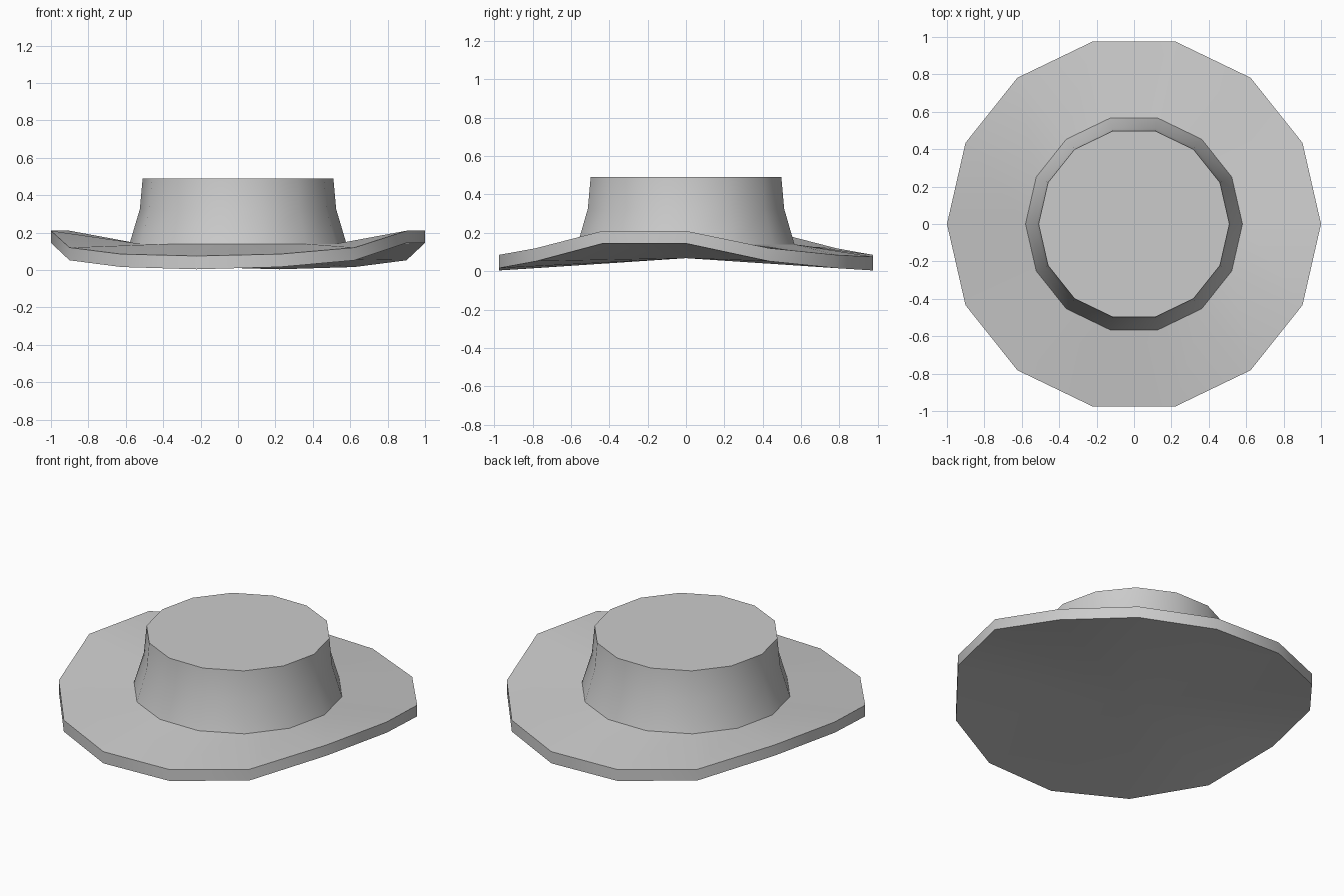
import bpy
import bmesh
import math

SIDES = 14

cube = bpy.data.objects.get("Cube")
if cube:
    bpy.data.objects.remove(cube, do_unlink=True)

grey = bpy.data.materials.new("plain grey")
grey.use_nodes = True
COLOUR = (0.6, 0.6, 0.6, 1)
grey.diffuse_color = COLOUR
grey.node_tree.nodes["Principled BSDF"].inputs["Base Color"].default_value = COLOUR


def ring(bm, radius, heights):
    """Ring of vertices; the heights repeat around the circle."""
    verts = []
    for i in range(SIDES):
        a = math.tau * i / SIDES
        z = heights[i % len(heights)]
        verts.append(bm.verts.new((radius * math.cos(a), radius * math.sin(a), z)))
    return verts


def bridge(bm, lower, upper):
    for i in range(SIDES):
        j = (i + 1) % SIDES
        bm.faces.new((lower[i], lower[j], upper[j], upper[i]))


def finish(bm, name):
    mesh = bpy.data.meshes.new(name)
    bm.to_mesh(mesh)
    bm.free()
    mesh.materials.append(grey)
    obj = bpy.data.objects.new(name, mesh)
    bpy.context.collection.objects.link(obj)
    bpy.ops.object.select_all(action='DESELECT')
    obj.select_set(True)
    bpy.context.view_layer.objects.active = obj
    bpy.ops.object.shade_smooth_by_angle(angle=math.radians(30))


# Brim: curled up at both sides, half a turn of heights repeated
rim_top = [0.21, 0.12, 0.085, 0.075, 0.085, 0.12, 0.21]
rim_bottom = [0.145, 0.052, 0.016, 0.004, 0.016, 0.052, 0.145]
bm = bmesh.new()
outer_low = ring(bm, 1.0, rim_bottom)
outer_high = ring(bm, 1.0, rim_top)
inner = ring(bm, 0.58, [0.14])
bridge(bm, outer_low, outer_high)
bridge(bm, outer_high, inner)
# Shallow hollow underside
centre = bm.verts.new((0, 0, 0.068))
for i in range(SIDES):
    bm.faces.new((centre, outer_low[(i + 1) % SIDES], outer_low[i]))
finish(bm, "brim")

# Crown: flared wall with a flat top
bm = bmesh.new()
rings = [ring(bm, r, [z]) for r, z in ((0.58, 0.14), (0.525, 0.325), (0.51, 0.49))]
for low, high in zip(rings, rings[1:]):
    bridge(bm, low, high)
bm.faces.new(rings[-1])
finish(bm, "crown")
